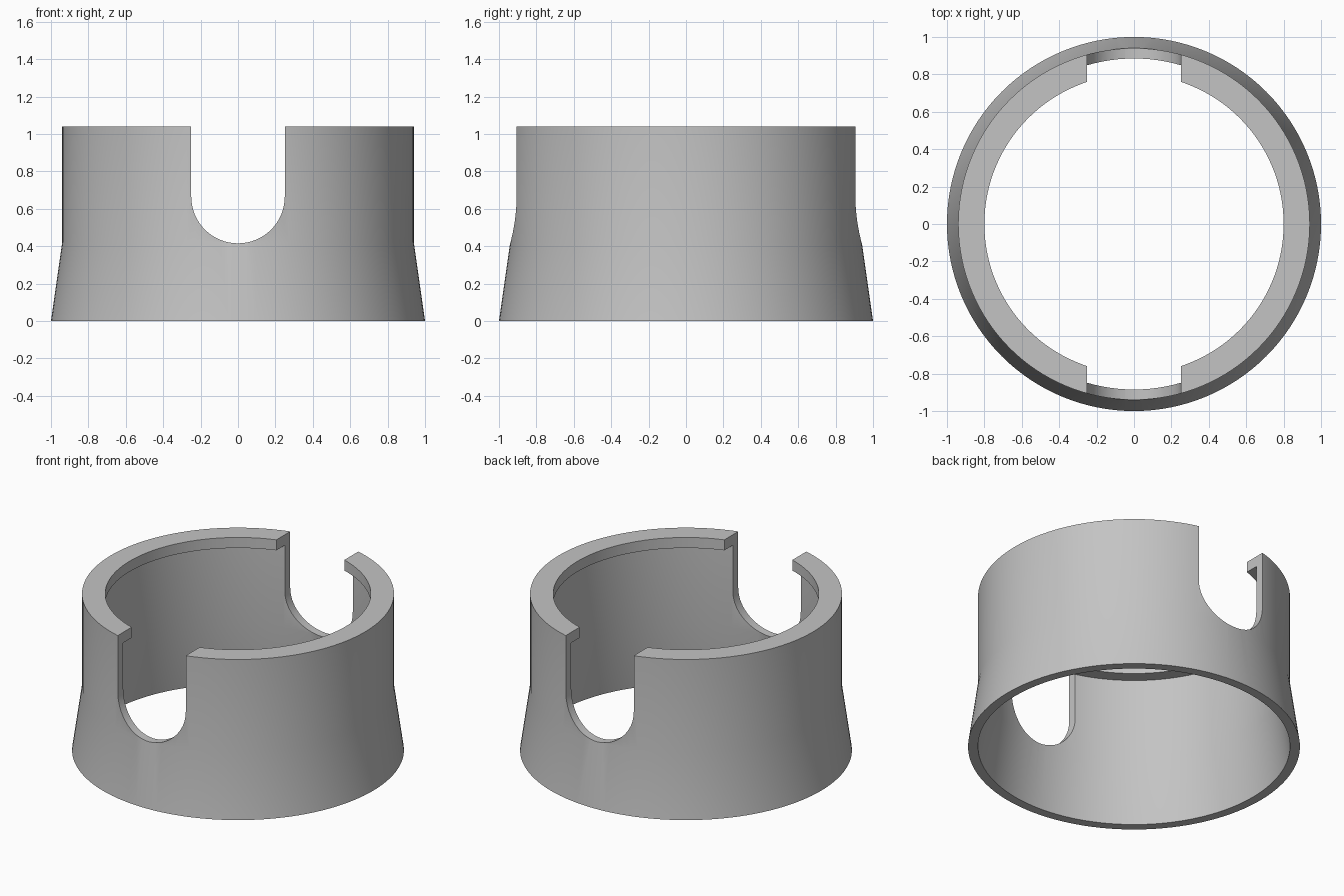
import bpy, math

old = bpy.data.objects.get("Cube")
if old:
    bpy.data.objects.remove(old, do_unlink=True)

SEGMENTS = 128
HEIGHT = 1.04
SLOT_RADIUS = 0.25
SLOT_CENTRE = 0.665

grey = bpy.data.materials.new("plain grey")
grey.use_nodes = True
colour = (0.55, 0.55, 0.55, 1)
grey.diffuse_color = colour
grey.node_tree.nodes["Principled BSDF"].inputs["Base Color"].default_value = colour


def make_object(name, verts, faces):
    mesh = bpy.data.meshes.new(name)
    mesh.from_pydata(verts, [], faces)
    mesh.materials.append(grey)
    obj = bpy.data.objects.new(name, mesh)
    bpy.context.collection.objects.link(obj)
    return obj


def revolve(name, profile):
    """Turn a closed (radius, height) profile around the z axis."""
    n = len(profile)
    verts = []
    for s in range(SEGMENTS):
        a = math.tau * s / SEGMENTS
        verts += [(r * math.cos(a), r * math.sin(a), z) for r, z in profile]
    faces = []
    for s in range(SEGMENTS):
        t = (s + 1) % SEGMENTS
        for i in range(n):
            j = (i + 1) % n
            faces.append((s * n + i, t * n + i, t * n + j, s * n + j))
    return make_object(name, verts, faces)


def extrude_y(name, outline, depth):
    """Extend a counter-clockwise (x, z) outline along y."""
    n = len(outline)
    verts = [(x, y, z) for y in (-depth, depth) for x, z in outline]
    faces = [tuple(range(n)), tuple(reversed(range(n, 2 * n)))]
    for i in range(n):
        j = (i + 1) % n
        faces.append((i, n + i, n + j, j))
    return make_object(name, verts, faces)


# Collar: flared skirt, straight wall and inward top lip
collar = revolve("collar", [
    (1.0, 0), (0.94, 0.42), (0.94, HEIGHT), (0.8, HEIGHT),
    (0.8, HEIGHT - 0.07), (0.885, HEIGHT - 0.07), (0.885, 0.42), (0.94, 0)])

# Round-bottomed slot through the front and back walls
steps = 32
arc = [(SLOT_RADIUS * math.cos(math.pi + math.pi * i / steps),
        SLOT_CENTRE + SLOT_RADIUS * math.sin(math.pi + math.pi * i / steps))
       for i in range(steps + 1)]
slot = extrude_y("slot_cutter",
                 arc + [(SLOT_RADIUS, HEIGHT + 0.3), (-SLOT_RADIUS, HEIGHT + 0.3)], 1.5)
slot.hide_render = True

cut = collar.modifiers.new("slots", 'BOOLEAN')
cut.operation = 'DIFFERENCE'
cut.solver = 'EXACT'
cut.object = slot
bpy.ops.object.select_all(action='DESELECT')
collar.select_set(True)
bpy.context.view_layer.objects.active = collar
bpy.ops.object.modifier_apply(modifier=cut.name)
bpy.data.objects.remove(slot, do_unlink=True)

# Smooth round walls with crisp rims
bpy.ops.object.shade_smooth_by_angle(angle=math.radians(30))
